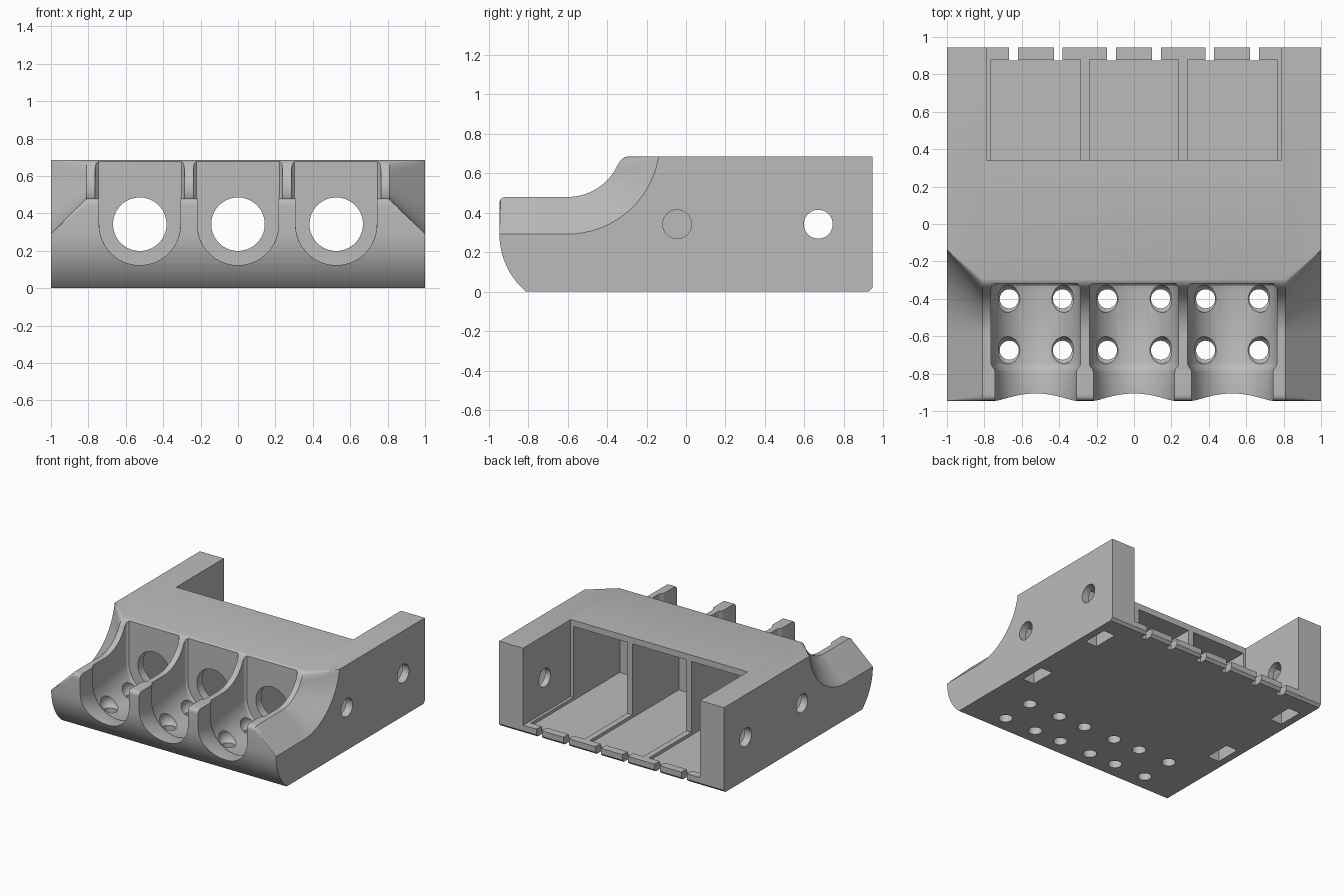
import bpy, bmesh, math
from mathutils import Matrix

if "Cube" in bpy.data.objects:
    bpy.data.objects.remove(bpy.data.objects["Cube"])

H, BACK, FRONT = 0.685, 0.945, -0.945
CENTRES = (-0.525, 0.0, 0.525)
cutters = []

grey = bpy.data.materials.new("light_grey")
grey.diffuse_color = (0.5, 0.5, 0.5, 1)
grey.use_nodes = True
grey.node_tree.nodes["Principled BSDF"].inputs["Base Color"].default_value = grey.diffuse_color


def finish(name, bm, cutter=True):
    bmesh.ops.recalc_face_normals(bm, faces=bm.faces)
    me = bpy.data.meshes.new(name)
    bm.to_mesh(me)
    bm.free()
    me.materials.append(grey)
    ob = bpy.data.objects.new(name, me)
    bpy.context.collection.objects.link(ob)
    if cutter:
        ob.hide_render = True
        cutters.append(ob)
    return ob


def loft(name, sections, cutter=True):
    bm = bmesh.new()
    rings = [[bm.verts.new(p) for p in s] for s in sections]
    n = len(rings[0])
    for a, b in zip(rings, rings[1:]):
        for i in range(n):
            j = (i + 1) % n
            bm.faces.new((a[i], a[j], b[j], b[i]))
    bm.faces.new(rings[0])
    bm.faces.new(rings[-1])
    return finish(name, bm, cutter)


def box(name, x0, x1, y0, y1, z0, z1):
    return loft(name, [[(x0, y0, z), (x1, y0, z), (x1, y1, z), (x0, y1, z)] for z in (z0, z1)])


def cylinder(name, centre, r, depth, axis, seg=40):
    bm = bmesh.new()
    rot = {'X': Matrix.Rotation(math.pi / 2, 4, 'Y'),
           'Y': Matrix.Rotation(math.pi / 2, 4, 'X'), 'Z': Matrix()}[axis]
    bmesh.ops.create_cone(bm, cap_ends=True, segments=seg, radius1=r, radius2=r,
                          depth=depth, matrix=Matrix.Translation(centre) @ rot)
    return finish(name, bm)


def curve(a, c, b, n=5):
    """Rounded corner from a to b with control point c."""
    return [tuple((1 - t) ** 2 * a[k] + 2 * t * (1 - t) * c[k] + t * t * b[k] for k in (0, 1))
            for t in (i / n for i in range(n + 1))]


def side_profile(x, R, f):
    """Side outline with a swept front scoop of radius R and corner rounding f."""
    cy, cz = -0.6, 0.76
    zt = cz - R
    pts = [(BACK, H), (BACK, 0.02), (BACK - 0.02, 0)]
    a_end = math.asin((0.29 - 0.0) / 0.379)
    for i in range(11):                                   # rounded underside of the nose
        a = a_end * (1 - i / 10)
        pts.append((FRONT + 0.379 * (1 - math.cos(a)), 0.29 - 0.379 * math.sin(a)))
    pts += curve((FRONT, zt + 0.001 - f), (FRONT, zt), (FRONT + f, zt))
    a1 = math.asin((H - 2 * f - cz) / R)
    for i in range(17):                                   # scoop
        a = -math.pi / 2 + (a1 + math.pi / 2) * i / 16
        pts.append((cy + R * math.cos(a), cz + R * math.sin(a)))
    ye = cy + math.sqrt(R * R - (H - cz) ** 2)
    pts += curve(pts[-1], (ye, H), (ye + f, H))[1:]
    return [(x, y, z) for y, z in pts]


# Main body with flared, chamfered shoulders
body = loft("holder_body", [side_profile(-1, 0.468, 0.0005), side_profile(-0.81, 0.28, 0.035),
                            side_profile(0.81, 0.28, 0.035), side_profile(1, 0.468, 0.0005)], False)


def channel(cx):
    """U-shaped trough, narrower at its front lip."""
    secs = []
    for y, r in ((-1.1, 0.225), (-0.93, 0.217), (-0.79, 0.217), (-0.775, 0.222), (-0.76, 0.234),
                 (-0.745, 0.239), (-0.35, 0.239), (-0.33, 0.234), (-0.318, 0.222)):
        arc = [(cx + r * math.cos(a), y, 0.34 + r * math.sin(a))
               for a in (math.pi + math.pi * i / 32 for i in range(33))]
        secs.append([(cx - r, y, 0.9)] + arc + [(cx + r, y, 0.9)])
    loft("channel_cutter", secs)


# Open bay at the back, between the side walls
box("rear_opening", -0.787, 0.787, 0.34, 1.1, 0.065, 0.9)

for cx in CENTRES:
    channel(cx)
    box("bay_cutter", cx - 0.239, cx + 0.239, -0.25, 0.88, 0.04, 0.635)
    cylinder("front_port", (cx, -0.29, 0.342), 0.143, 0.2, 'Y', 56)
    for s in (-1, 1):
        box("lip_notch", cx + s * 0.12 - 0.024, cx + s * 0.12 + 0.024, 0.875, 1.1, -0.1, 0.2)
        for y in (-0.40, -0.675):                         # drain holes with soft dimples
            x = cx + s * 0.142
            bm = bmesh.new()
            bmesh.ops.create_uvsphere(bm, u_segments=24, v_segments=12, radius=0.075,
                                      matrix=Matrix.Translation((x, y, 0.165)))
            finish("drain_dimple", bm)
            cylinder("drain_hole", (x, y, 0.05), 0.051, 0.3, 'Z', 32)

# Bolt holes and nut slots in both side walls
for s in (-1, 1):
    for y, inner in ((0.67, 0.7), (-0.045, 0.81)):
        cylinder("bolt_hole", (s * (inner + 1.1) / 2, y, 0.342), 0.073, 1.1 - inner, 'X')
        xs = sorted((s * 0.835, s * 0.94))
        box("nut_slot", xs[0], xs[1], y - 0.105, y + 0.105, -0.1, 0.45)

# Cut everything out of the body
for c in cutters:
    m = body.modifiers.new(c.name, 'BOOLEAN')
    m.operation, m.solver, m.object = 'DIFFERENCE', 'EXACT', c
deps = bpy.context.evaluated_depsgraph_get()
mesh = bpy.data.meshes.new_from_object(body.evaluated_get(deps))
body.modifiers.clear()
body.data = mesh
mesh.materials.clear()
mesh.materials.append(grey)
for p in mesh.polygons:
    p.material_index = 0
for c in cutters:
    bpy.data.objects.remove(c)

bpy.context.view_layer.objects.active = body
body.select_set(True)
bpy.ops.object.shade_smooth_by_angle(angle=math.radians(30))
